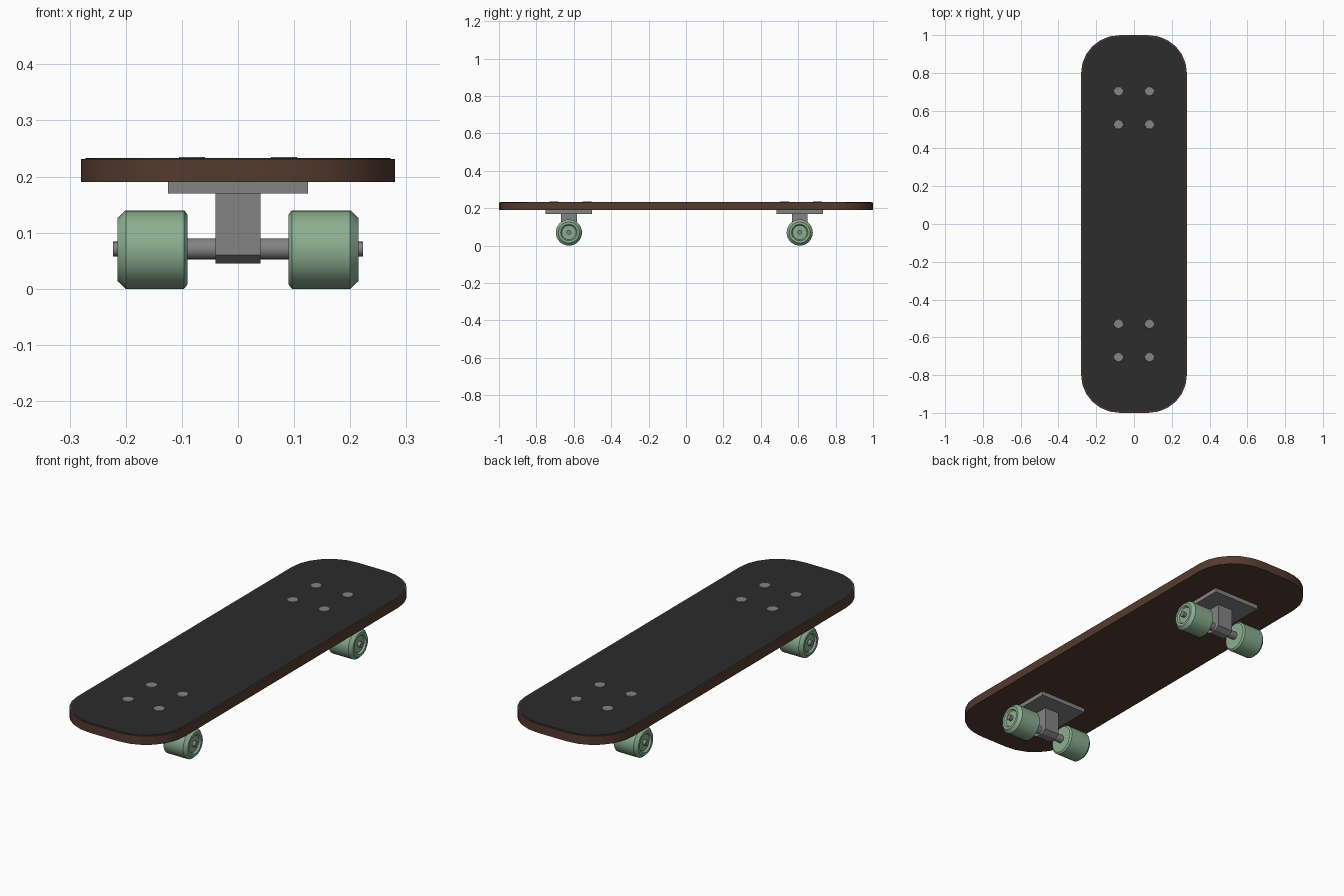
import bpy, bmesh, math
from mathutils import Matrix

if "Cube" in bpy.data.objects:
    bpy.data.objects.remove(bpy.data.objects["Cube"], do_unlink=True)


def material(name, rgb):
    m = bpy.data.materials.new(name)
    m.use_nodes = True
    m.diffuse_color = (*rgb, 1)
    m.node_tree.nodes["Principled BSDF"].inputs["Base Color"].default_value = (*rgb, 1)
    return m


WOOD = material("brown wood", (0.09, 0.043, 0.028))
GRIP = material("black grip", (0.025, 0.025, 0.025))
METAL = material("grey metal", (0.23, 0.23, 0.23))
RUBBER = material("green rubber", (0.26, 0.43, 0.28))


def finish(name, bm, mat, smooth=False):
    bmesh.ops.recalc_face_normals(bm, faces=bm.faces[:])
    mesh = bpy.data.meshes.new(name)
    bm.to_mesh(mesh)
    bm.free()
    mesh.materials.append(mat)
    ob = bpy.data.objects.new(name, mesh)
    bpy.context.collection.objects.link(ob)
    if smooth:
        bpy.ops.object.select_all(action="DESELECT")
        ob.select_set(True)
        bpy.context.view_layer.objects.active = ob
        bpy.ops.object.shade_smooth_by_angle(angle=math.radians(30))
    return ob


def prism(name, points, depth, mat, smooth=False):
    """Extrude a closed loop of 3D points along a vector."""
    bm = bmesh.new()
    face = bm.faces.new([bm.verts.new(p) for p in points])
    new = bmesh.ops.extrude_face_region(bm, geom=[face])["geom"]
    verts = [g for g in new if isinstance(g, bmesh.types.BMVert)]
    bmesh.ops.translate(bm, verts=verts, vec=depth)
    return finish(name, bm, mat, smooth)


def lathe_x(name, profile, centre, side, mat, steps=32):
    """Revolve (x, radius) pairs about the x axis; side mirrors it."""
    bm = bmesh.new()
    verts = [bm.verts.new((x * side, 0, r)) for x, r in profile]
    edges = [bm.edges.new(pair) for pair in zip(verts, verts[1:])]
    bmesh.ops.spin(bm, geom=verts + edges, cent=(0, 0, 0), axis=(1, 0, 0),
                   angle=2 * math.pi, steps=steps)
    bmesh.ops.remove_doubles(bm, verts=bm.verts[:], dist=1e-5)
    bmesh.ops.translate(bm, verts=bm.verts[:], vec=centre)
    return finish(name, bm, mat, True)


def outline(inset, z):
    """Board outline: straight sides, rounded ends with a short flat tip."""
    pts = []
    for end in (1, -1):
        for side in (1, -1):
            for i in range(7):
                a = math.pi / 2 * (i if side * end > 0 else 6 - i) / 6
                x = 0.075 + (0.205 - inset) * math.cos(a)
                y = 0.80 + (0.20 - inset) * math.sin(a)
                pts.append((x * side * end if end > 0 else x * -side, y * end, z))
    # walk the four corners in order around the board
    return sorted(pts, key=lambda p: math.atan2(p[1], p[0]))


# Deck and grip sheet
prism("deck", outline(0, 0.19), (0, 0, 0.041), WOOD, True)
prism("grip_sheet", outline(0.008, 0.231), (0, 0, 0.002), GRIP)

WHEEL = [(0.09, 0), (0.09, 0.062), (0.096, 0.07), (0.2, 0.07), (0.215, 0.056),
         (0.215, 0.044), (0.207, 0.038), (0.207, 0)]
AXLE = [(0, 0), (0, 0.019), (0.1, 0.019), (0.1, 0.013), (0.223, 0.013), (0.223, 0)]

for label, y, bolt_y in (("front", -0.626, -0.617), ("rear", 0.608, 0.615)):
    # Mounting plate
    plate = [(sx * 0.125, y + sy * 0.124, 0.17)
             for sx, sy in ((1, 1), (-1, 1), (-1, -1), (1, -1))]
    prism(label + "_mounting_plate", plate, (0, 0, 0.02), METAL)

    # Hanger block with chamfered foot
    section = [(-0.042, 0.17), (-0.042, 0.06), (-0.02, 0.045),
               (0.02, 0.045), (0.042, 0.06), (0.042, 0.17)]
    prism(label + "_hanger", [(-0.04, y + v, z) for v, z in section], (0.08, 0, 0), METAL)

    # Axles and wheels
    for side, hand in ((1, "left"), (-1, "right")):
        lathe_x(f"{label}_{hand}_axle", AXLE, (0, y, 0.071), side, METAL, 16)
        lathe_x(f"{label}_{hand}_wheel", WHEEL, (0, y, 0.07), side, RUBBER)

        # Bolt heads
        for n, dy in enumerate((-0.088, 0.088)):
            bm = bmesh.new()
            bmesh.ops.create_cone(bm, cap_ends=True, segments=10, radius1=0.026,
                                  radius2=0.024, depth=0.004,
                                  matrix=Matrix.Translation((side * 0.082, bolt_y + dy, 0.233)))
            finish(f"{label}_{hand}_bolt_{n + 1}", bm, METAL)
